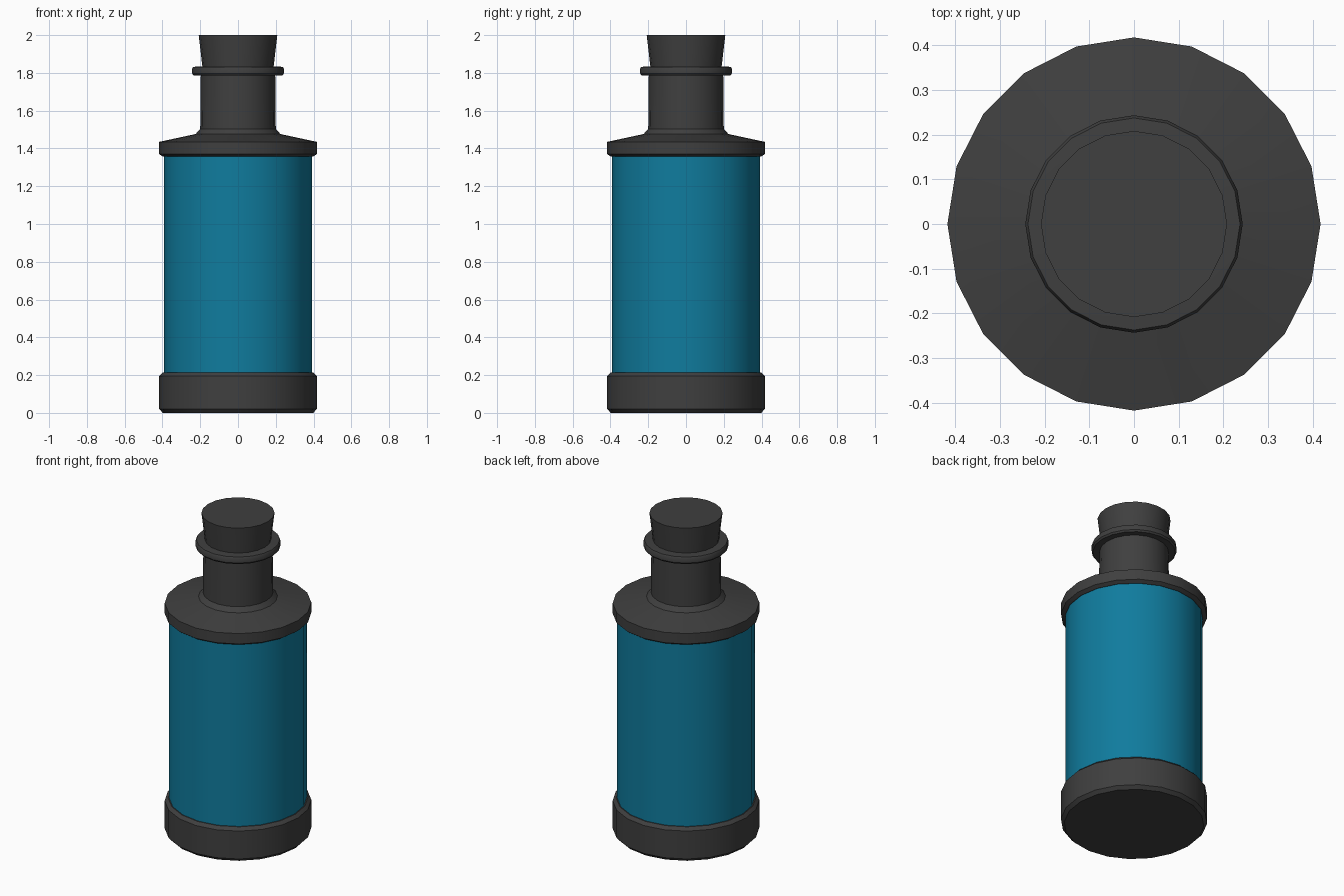
import bpy, bmesh
from math import cos, sin, pi, radians

if "Cube" in bpy.data.objects:
    bpy.data.objects.remove(bpy.data.objects["Cube"])

SIDES = 20


def material(name, color):
    m = bpy.data.materials.new(name)
    m.diffuse_color = color
    m.use_nodes = True
    m.node_tree.nodes["Principled BSDF"].inputs["Base Color"].default_value = m.diffuse_color
    return m


dark = material("dark_grey", (0.05, 0.05, 0.05, 1))
blue = material("blue", (0.005, 0.2, 0.34, 1))


def lathe(name, profile, mat):
    """Revolve (radius, z) points, listed bottom to top, and cap both ends."""
    bm = bmesh.new()
    rings = []
    for r, z in profile:
        rings.append([bm.verts.new((r * cos(2 * pi * i / SIDES), r * sin(2 * pi * i / SIDES), z))
                      for i in range(SIDES)])
    for a, b in zip(rings, rings[1:]):
        for i in range(SIDES):
            j = (i + 1) % SIDES
            bm.faces.new((a[i], a[j], b[j], b[i]))
    bm.faces.new(rings[0][::-1])
    bm.faces.new(rings[-1])
    mesh = bpy.data.meshes.new(name)
    bm.to_mesh(mesh)
    bm.free()
    mesh.materials.append(mat)
    ob = bpy.data.objects.new(name, mesh)
    bpy.context.collection.objects.link(ob)
    bpy.ops.object.select_all(action='DESELECT')
    ob.select_set(True)
    bpy.context.view_layer.objects.active = ob
    bpy.ops.object.shade_smooth_by_angle(angle=radians(30))
    return ob


# Base cup with chamfered rims
lathe("base", [(0.398, 0), (0.417, 0.02), (0.417, 0.195), (0.398, 0.213)], dark)

# Coloured cylinder body
lathe("body", [(0.392, 0.2), (0.392, 1.37)], blue)

# Shoulder and neck in one turned piece
lathe("shoulder_neck", [(0.398, 1.357), (0.417, 1.37), (0.417, 1.435), (0.225, 1.476),
                        (0.2, 1.503), (0.197, 1.80)], dark)

# Lip ring around the mouth
lathe("lip_ring", [(0.197, 1.787), (0.235, 1.787), (0.243, 1.797), (0.243, 1.821),
                   (0.237, 1.832), (0.188, 1.835)], dark)

# Tapered stopper
lathe("stopper", [(0.186, 1.81), (0.208, 2.0)], dark)
